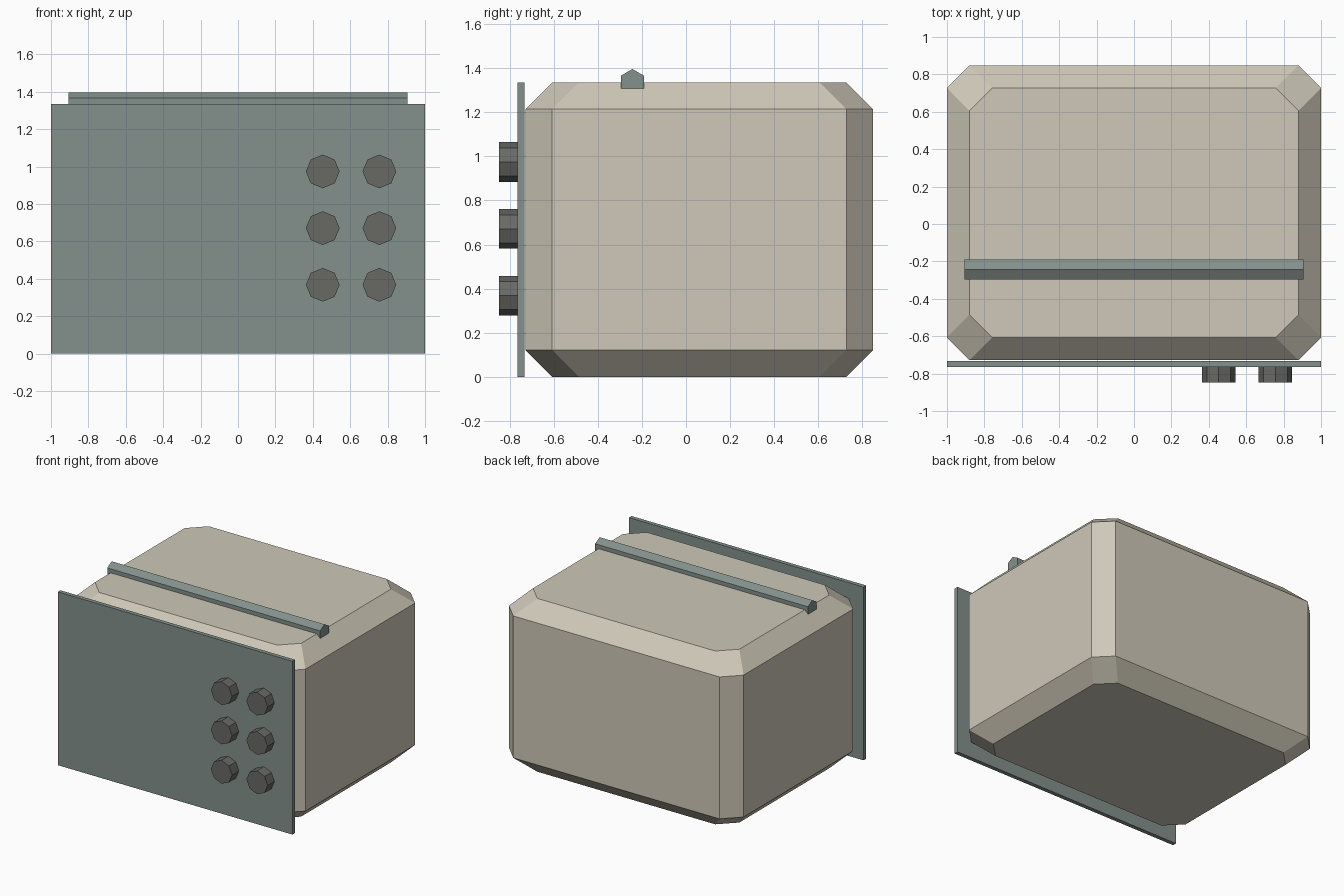
import bpy, bmesh
from math import pi
from mathutils import Matrix

if "Cube" in bpy.data.objects:
    bpy.data.objects.remove(bpy.data.objects["Cube"])


def material(name, rgb):
    mat = bpy.data.materials.new(name)
    mat.diffuse_color = (*rgb, 1)
    mat.use_nodes = True
    mat.node_tree.nodes["Principled BSDF"].inputs["Base Color"].default_value = mat.diffuse_color
    return mat


BEIGE = material("beige", (0.62, 0.58, 0.48))
SLATE = material("slate", (0.23, 0.28, 0.265))
DARK = material("dark_grey", (0.14, 0.14, 0.13))


def finish(name, bm, mat):
    bmesh.ops.recalc_face_normals(bm, faces=bm.faces)
    mesh = bpy.data.meshes.new(name)
    bm.to_mesh(mesh)
    bm.free()
    mesh.materials.append(mat)
    obj = bpy.data.objects.new(name, mesh)
    bpy.context.collection.objects.link(obj)
    return obj


def prism(name, sides, radius, length, center, rotation, mat):
    bm = bmesh.new()
    bmesh.ops.create_cone(bm, cap_ends=True, segments=sides, radius1=radius,
                          radius2=radius, depth=length,
                          matrix=Matrix.Translation(center) @ rotation)
    return finish(name, bm, mat)


def octagon(bm, hx, y0, y1, cut, z):
    pts = [(hx, y0 + cut), (hx, y1 - cut), (hx - cut, y1), (cut - hx, y1),
           (-hx, y1 - cut), (-hx, y0 + cut), (cut - hx, y0), (hx - cut, y0)]
    return [bm.verts.new((x, y, z)) for x, y in pts]


# Chamfered body: stacked cut-corner rings, drawn in at top and bottom
C = 0.121
Y0, Y1, H = -0.728, 0.848, 1.335
bm = bmesh.new()
rings = [octagon(bm, 1 - i, Y0 + i, Y1 - i, C, z)
         for i, z in ((C, 0), (0, C), (0, H - C), (C, H))]
for a, b in zip(rings, rings[1:]):
    for k in range(8):
        n = (k + 1) % 8
        bm.faces.new((a[k], a[n], b[n], b[k]))
bm.faces.new(rings[0])
bm.faces.new(rings[-1])
finish("body", bm, BEIGE)

# Flat front panel
bm = bmesh.new()
bmesh.ops.create_cube(bm, size=1, matrix=Matrix.Translation((0, -0.749, H / 2))
                      @ Matrix.Diagonal((2, 0.032, H, 1)))
finish("front_panel", bm, SLATE)

# Hexagonal bar across the top, flat side up
flat_up = Matrix.Rotation(pi / 2, 4, 'Y') @ Matrix.Rotation(pi / 2, 4, 'Z')
bar = prism("top_bar", 6, 0.061, 1.814, (0, -0.243, H), flat_up, SLATE)

# Two columns of three octagonal knobs
for col, x in enumerate((0.453, 0.756)):
    for row in range(3):
        prism(f"knob_{col + 1}_{row + 1}", 8, 0.09, 0.09,
              (x, -0.803, 0.368 + 0.303 * row), Matrix.Rotation(pi / 2, 4, 'X'), DARK)
